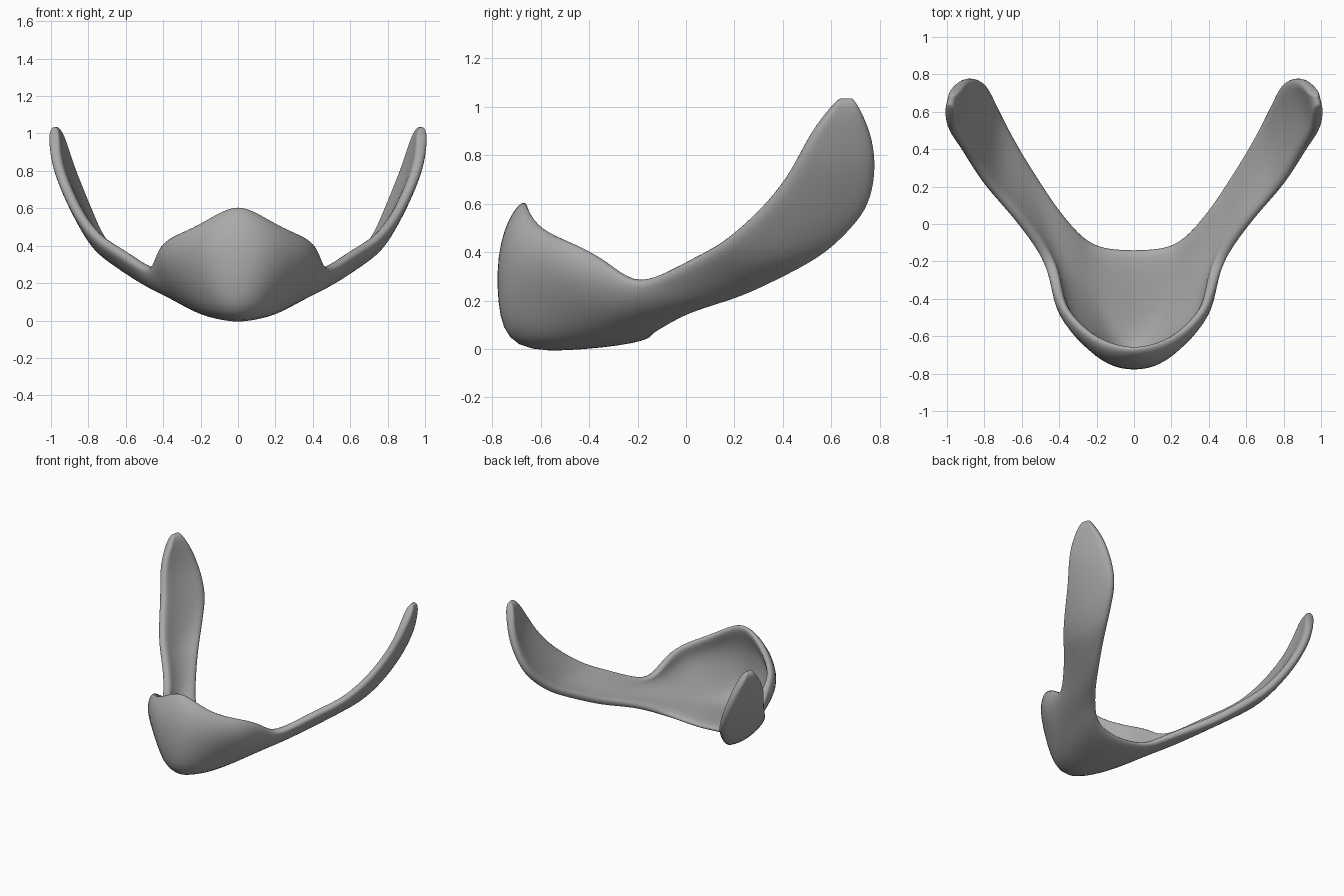
import bpy
from mathutils import Vector

if "Cube" in bpy.data.objects:
    bpy.data.objects.remove(bpy.data.objects["Cube"])

# Body columns from the middle outward: back edge, floor front, low wall, high wall, rim
BODY = [
    [(0, -.13, .06), (0, -.73, .0), (0, -.765, .19), (0, -.755, .45), (0, -.665, .625)],
    [(.12, -.125, .07), (.085, -.68, .02), (.12, -.735, .19), (.14, -.74, .43), (.1, -.65, .58)],
    [(.2, -.11, .085), (.16, -.57, .045), (.215, -.62, .18), (.265, -.65, .38), (.23, -.6, .495)],
    [(.27, -.07, .11), (.24, -.42, .085), (.325, -.46, .19), (.4, -.49, .33), (.38, -.46, .44)],
    [(.33, -.01, .15), (.34, -.27, .14), (.39, -.305, .205), (.42, -.31, .285), (.41, -.33, .37)],
    [(.42, .1, .2), (.43, -.12, .18), (.445, -.16, .205), (.455, -.19, .235), (.44, -.22, .27)],
]
# Horn stations: x, z, front y, back y, tilt, twist, sag
HORN = [
    (.52, .27, -.11, .25, .03, 0, .03), (.62, .345, .02, .41, .025, 0, .04),
    (.71, .41, .13, .56, .015, .01, .045), (.77, .485, .21, .66, .005, .02, .04),
    (.825, .58, .31, .75, 0, .032, .03), (.88, .70, .41, .78, 0, .037, .025),
    (.925, .81, .47, .78, 0, .037, .02), (.955, .92, .53, .755, 0, .03, .01),
    (.98, 1.04, .635, .69, 0, .005, 0),
]


def half_columns():
    cols = []
    for back, base, low, high, rim in BODY:
        mid = Vector(back).lerp(Vector(base), .5) - Vector((0, 0, .01))
        cols.append([Vector(p) for p in (back, mid, base, low, high, rim)])
    for x, z, front, back, tilt, twist, sag in HORN:
        a = Vector((x - twist, back, z - tilt))
        b = Vector((x + twist, front, z + tilt))
        out = Vector((.5, 0, -.8)) * sag  # outer face bulges
        cols.append([a.lerp(b, i / 5) + out * (i / 5 * (1 - i / 5) * 4) for i in range(6)])
    return cols


# One curved sheet running from horn tip to horn tip
right = half_columns()
left = [[Vector((-p.x, p.y, p.z)) for p in c] for c in reversed(right[1:])]
cols = left + right
n = 6
verts = [p for c in cols for p in c]
faces = [(i * n + j, (i + 1) * n + j, (i + 1) * n + j + 1, i * n + j + 1)
         for i in range(len(cols) - 1) for j in range(n - 1)]
mesh = bpy.data.meshes.new("bone")
mesh.from_pydata(verts, [], faces)
bone = bpy.data.objects.new("bone", mesh)
bpy.context.collection.objects.link(bone)

# Thickness and rounding
solid = bone.modifiers.new("thickness", 'SOLIDIFY')
solid.thickness = .06
solid.offset = 0
sub = bone.modifiers.new("rounding", 'SUBSURF')
sub.levels = sub.render_levels = 2

# Grey bone surface
grey = bpy.data.materials.new("grey")
grey.diffuse_color = (.4, .4, .4, 1)
grey.use_nodes = True
grey.node_tree.nodes["Principled BSDF"].inputs["Base Color"].default_value = grey.diffuse_color
mesh.materials.append(grey)
bpy.context.view_layer.objects.active = bone
bone.select_set(True)
bpy.ops.object.shade_smooth()
